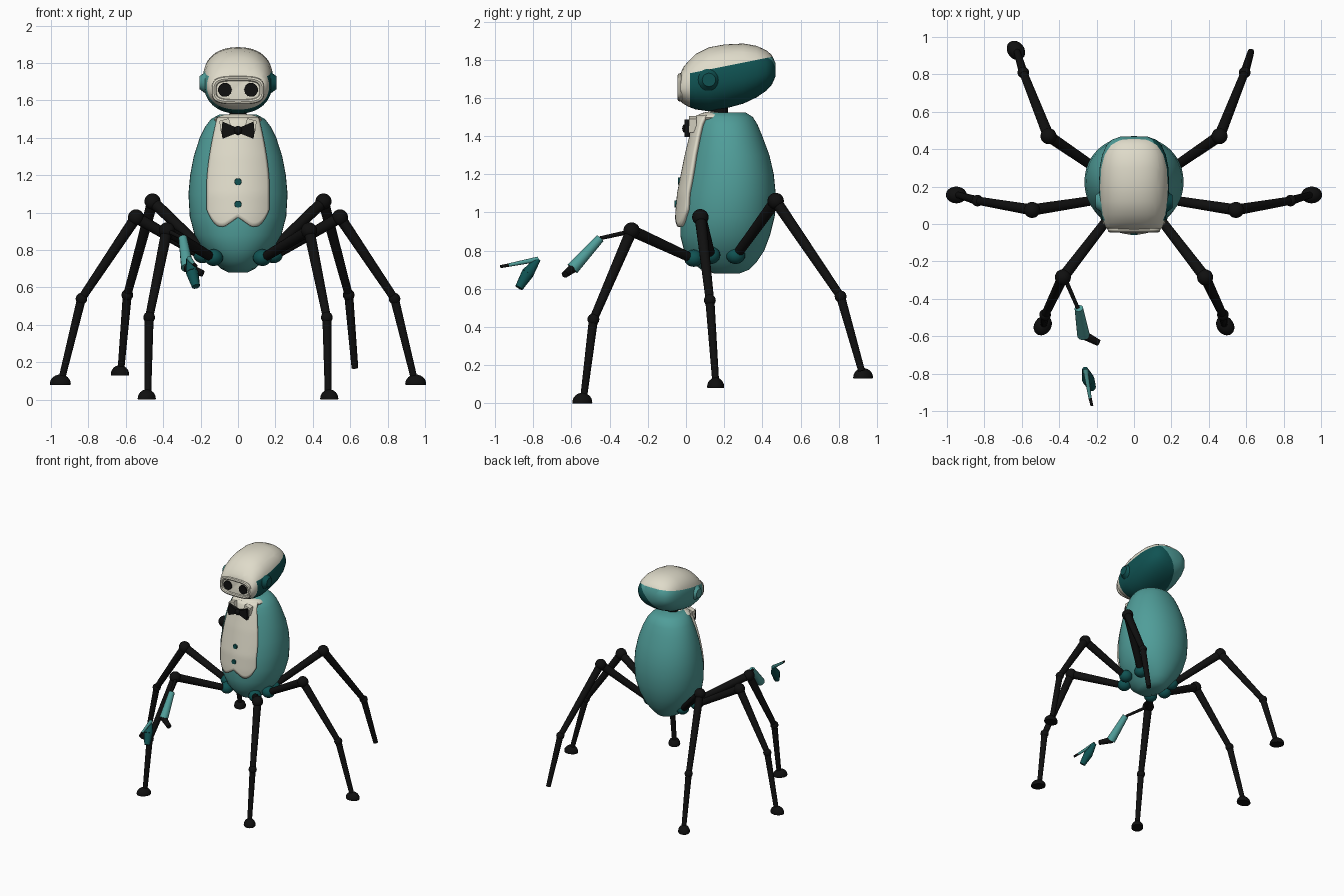
import bpy, bmesh, math
from mathutils import Vector

if "Cube" in bpy.data.objects:
    bpy.data.objects.remove(bpy.data.objects["Cube"])


def material(name, r, g, b):
    m = bpy.data.materials.new(name)
    m.use_nodes = True
    m.diffuse_color = (r, g, b, 1)
    m.node_tree.nodes["Principled BSDF"].inputs["Base Color"].default_value = (r, g, b, 1)
    return m


TEAL = material("teal", 0.08, 0.34, 0.32)
DARK = material("dark teal", 0.005, 0.085, 0.085)
CREAM = material("cream", 0.74, 0.71, 0.59)
BLACK = material("black", 0.005, 0.005, 0.005)


def finish(name, bm, *mats, angle=40):
    bmesh.ops.recalc_face_normals(bm, faces=bm.faces)
    me = bpy.data.meshes.new(name)
    bm.to_mesh(me)
    bm.free()
    for m in mats:
        me.materials.append(m)
    ob = bpy.data.objects.new(name, me)
    bpy.context.collection.objects.link(ob)
    bpy.ops.object.select_all(action='DESELECT')
    ob.select_set(True)
    bpy.context.view_layer.objects.active = ob
    bpy.ops.object.shade_smooth_by_angle(angle=math.radians(angle))
    return ob


def loft(rings):
    bm = bmesh.new()
    loops = [[bm.verts.new(p) for p in ring] for ring in rings]
    for a, b in zip(loops, loops[1:]):
        for i in range(len(a)):
            j = (i + 1) % len(a)
            bm.faces.new((a[i], a[j], b[j], b[i]))
    bm.faces.new(loops[0])
    bm.faces.new(loops[-1])
    return bm


def oval(n, power=2.0):
    # Unit superellipse outline
    def s(v):
        return math.copysign(abs(v) ** (2 / power), v)
    return [(s(math.cos(2 * math.pi * i / n)), s(math.sin(2 * math.pi * i / n))) for i in range(n)]


def ball(name, pos, size, mat):
    bm = bmesh.new()
    bmesh.ops.create_uvsphere(bm, u_segments=20, v_segments=12, radius=1)
    for v in bm.verts:
        v.co = Vector(pos) + v.co * Vector(size)
    return finish(name, bm, mat)


def tube(name, a, b, r1, r2, mat, n=14):
    a, b = Vector(a), Vector(b)
    bm = bmesh.new()
    bmesh.ops.create_cone(bm, cap_ends=True, segments=n, radius1=r1, radius2=r2, depth=(b - a).length)
    bm.transform((b - a).to_track_quat('Z', 'Y').to_matrix().to_4x4())
    bmesh.ops.translate(bm, verts=bm.verts, vec=(a + b) / 2)
    return finish(name, bm, mat)


def plate(name, points, y, depth, mat):
    # Front-facing outline extruded backwards
    return finish(name, loft([[(x, y, z) for x, z in points], [(x, y + depth, z) for x, z in points]]), mat, angle=30)


# Torso: height, front y, back y, half width
BODY = [(0.68, 0.15, 0.28, 0.05), (0.70, 0.08, 0.33, 0.09), (0.74, 0.03, 0.37, 0.13),
        (0.80, -0.01, 0.41, 0.185), (0.88, -0.03, 0.44, 0.232), (0.98, -0.03, 0.465, 0.258),
        (1.10, -0.02, 0.47, 0.265), (1.20, 0.0, 0.46, 0.256), (1.30, 0.02, 0.437, 0.237),
        (1.40, 0.045, 0.40, 0.205), (1.46, 0.06, 0.375, 0.175), (1.50, 0.075, 0.35, 0.145),
        (1.525, 0.10, 0.31, 0.10)]
finish("torso", loft([[(w * c, (f + b) / 2 + (b - f) / 2 * s, z) for c, s in oval(48, 2.1)]
                      for z, f, b, w in BODY]), TEAL)


def body_front(x, z):
    for p, q in zip(BODY, BODY[1:]):
        if p[0] <= z <= q[0]:
            t = (z - p[0]) / (q[0] - p[0])
            f, b, w = (p[i] + t * (q[i] - p[i]) for i in (1, 2, 3))
            return (f + b) / 2 - (b - f) / 2 * math.sqrt(max(0, 1 - min(1, abs(x / w)) ** 2))
    return 0.1


# Shirt front, following the torso, with a notched rounded hem
bm = bmesh.new()
COLS, ROWS = 24, 24
grid = []
for r in range(ROWS + 1):
    row = []
    for c in range(COLS + 1):
        u = 2 * c / COLS - 1
        hem = 0.925 + 0.05 * max(0, 1 - abs(u) / 0.45) + 0.09 * max(0, abs(u) - 0.55) ** 2 / 0.2
        z = hem + (1.505 - hem) * r / ROWS
        x = u * (0.162 - 0.055 * max(0, (z - 1.15) / 0.35) ** 1.6)
        row.append(bm.verts.new((x, body_front(x, z) - 0.016, z)))
    grid.append(row)
for a, b in zip(grid, grid[1:]):
    for i in range(COLS):
        bm.faces.new((a[i], a[i + 1], b[i + 1], b[i]))
shirt = finish("shirt_front", bm, CREAM)
solid = shirt.modifiers.new("thickness", 'SOLIDIFY')
solid.thickness = 0.022
solid.offset = 0

# Collar, bow tie, buttons
ball("collar_base", (0, 0.14, 1.497), (0.128, 0.085, 0.032), CREAM)
for s, side in ((1, "left"), (-1, "right")):
    plate(side + "_collar_wing", [(0.03 * s, 1.44), (0.09 * s, 1.42), (0.10 * s, 1.49), (0.05 * s, 1.505)],
          0.015, 0.04, CREAM)
    plate(side + "_bow", [(0, 1.455), (0.02 * s, 1.46), (0.083 * s, 1.487), (0.088 * s, 1.44),
                          (0.083 * s, 1.395), (0.02 * s, 1.42), (0, 1.425)], -0.008, 0.03, BLACK)
ball("bow_knot", (0, -0.002, 1.44), (0.022, 0.018, 0.024), BLACK)
for i, z in enumerate((1.165, 1.045)):
    y = body_front(0, z) - 0.027
    tube(f"button_{i + 1}", (0, y - 0.008, z), (0, y + 0.01, z), 0.018, 0.02, DARK)

# Neck
tube("neck", (0, 0.17, 1.48), (0, 0.18, 1.60), 0.045, 0.045, BLACK, 20)

# Head: y, bottom, top, half width
HEAD = [(-0.03, 1.585, 1.725, 0.14), (-0.015, 1.57, 1.76, 0.153), (0.01, 1.555, 1.79, 0.163),
        (0.05, 1.54, 1.83, 0.175), (0.12, 1.53, 1.865, 0.184), (0.20, 1.543, 1.88, 0.188),
        (0.30, 1.57, 1.885, 0.184), (0.37, 1.603, 1.873, 0.17), (0.42, 1.637, 1.85, 0.148),
        (0.45, 1.67, 1.825, 0.12), (0.468, 1.71, 1.785, 0.07)]
bm = loft([[(w * c, y, (lo + hi) / 2 + (hi - lo) / 2 * s) for c, s in oval(48, 2.25)]
           for y, lo, hi, w in HEAD])
CUTS = [(Vector((0, 0.02, 0)), Vector((0, -1, 0))),
        (Vector((0, 0.05, 1.735)), Vector((0, -0.2, 1))),
        (Vector((0.03, 0, 1.72)), Vector((0.8, 0, -0.7)))]
for co, no in CUTS:
    bmesh.ops.bisect_plane(bm, geom=bm.verts[:] + bm.edges[:] + bm.faces[:], plane_co=co, plane_no=no)
for f in bm.faces:
    front, top, shade = ((f.calc_center_median() - co).dot(no) > 0 for co, no in CUTS)
    f.material_index = 0 if front or top else 2 if shade else 1
finish("head", bm, CREAM, TEAL, DARK)

# Face rim, eyes and ears
bm = bmesh.new()
sections = []
for c, s in oval(48, 3.5):
    sections.append([bm.verts.new(((0.128 + 0.013 * a) * c, -0.031 - 0.014 * b, 1.655 + (0.062 + 0.013 * a) * s))
                     for a, b in oval(8)])
for i, a in enumerate(sections):
    b = sections[(i + 1) % len(sections)]
    for k in range(8):
        j = (k + 1) % 8
        bm.faces.new((a[k], a[j], b[j], b[k]))
finish("face_rim", bm, CREAM)
for s, side, mat in ((1, "left", DARK), (-1, "right", TEAL)):
    tube(side + "_eye", (0.07 * s, -0.039, 1.657), (0.07 * s, -0.025, 1.657), 0.036, 0.037, BLACK, 24)
    tube(side + "_ear", (0.165 * s, 0.12, 1.695), (0.205 * s, 0.12, 1.695), 0.065, 0.035, mat, 20)

# Legs: hip, knee, ankle, foot on the left side
LEGS = {"front": ((0.13, 0.04, 0.755), (0.38, -0.285, 0.905), (0.475, -0.485, 0.44), (0.482, -0.535, 0.04)),
        "middle": ((0.19, 0.13, 0.77), (0.545, 0.075, 0.975), (0.837, 0.125, 0.54), (0.94, 0.155, 0.12)),
        "back": ((0.15, 0.26, 0.77), (0.457, 0.47, 1.06), (0.592, 0.81, 0.56), (0.625, 0.92, 0.17))}
for s, side in ((1, "left"), (-1, "right")):
    for pos, pts in LEGS.items():
        name = f"{side}_{pos}_"
        hip, knee, ankle, foot = (Vector((p[0] * s, p[1], p[2])) for p in pts)
        tube(name + "thigh", hip, knee, 0.025, 0.031, BLACK)
        ball(name + "knee", knee, (0.043,) * 3, BLACK)
        tube(name + "shin", knee, ankle, 0.03, 0.022, BLACK)
        ball(name + "ankle", ankle, (0.031,) * 3, BLACK)
        tube(name + "lower_shin", ankle, foot, 0.024, 0.018, BLACK)
        ball(name + "hip_socket", hip + Vector((0, 0, 0.005)), (0.05, 0.05, 0.045), DARK)
        if name == "left_back_":
            continue
        # Domed foot with a flat sole, pointing outward
        out = Vector((foot.x, foot.y - 0.13, 0)).normalized()
        bm = bmesh.new()
        bmesh.ops.create_uvsphere(bm, u_segments=20, v_segments=12, radius=1)
        for v in bm.verts:
            v.co = Vector((v.co.x * 0.056, v.co.y * 0.045, max(v.co.z, -0.1) * 0.05))
        bm.transform(out.to_track_quat('X', 'Z').to_matrix().to_4x4())
        bmesh.ops.translate(bm, verts=bm.verts, vec=foot + out * 0.01 - Vector((0, 0, 0.035)))
        finish(name + "foot", bm, BLACK)

# Right arm and separate gripper
tube("arm_rod", (-0.37, -0.29, 0.90), (-0.30, -0.45, 0.865), 0.012, 0.010, BLACK)
tube("forearm", (-0.295, -0.45, 0.865), (-0.27, -0.595, 0.705), 0.023, 0.034, TEAL)
tube("wrist", (-0.275, -0.59, 0.71), (-0.19, -0.635, 0.675), 0.025, 0.018, BLACK)
tube("upper_finger", (-0.26, -0.775, 0.755), (-0.235, -0.93, 0.724), 0.014, 0.009, TEAL, 10)
tube("upper_fingertip", (-0.235, -0.93, 0.724), (-0.225, -0.972, 0.716), 0.009, 0.008, BLACK, 10)
tube("lower_finger_base", (-0.262, -0.775, 0.755), (-0.245, -0.83, 0.68), 0.015, 0.034, DARK, 10)
tube("lower_finger", (-0.245, -0.83, 0.68), (-0.225, -0.875, 0.605), 0.034, 0.022, DARK, 10)
